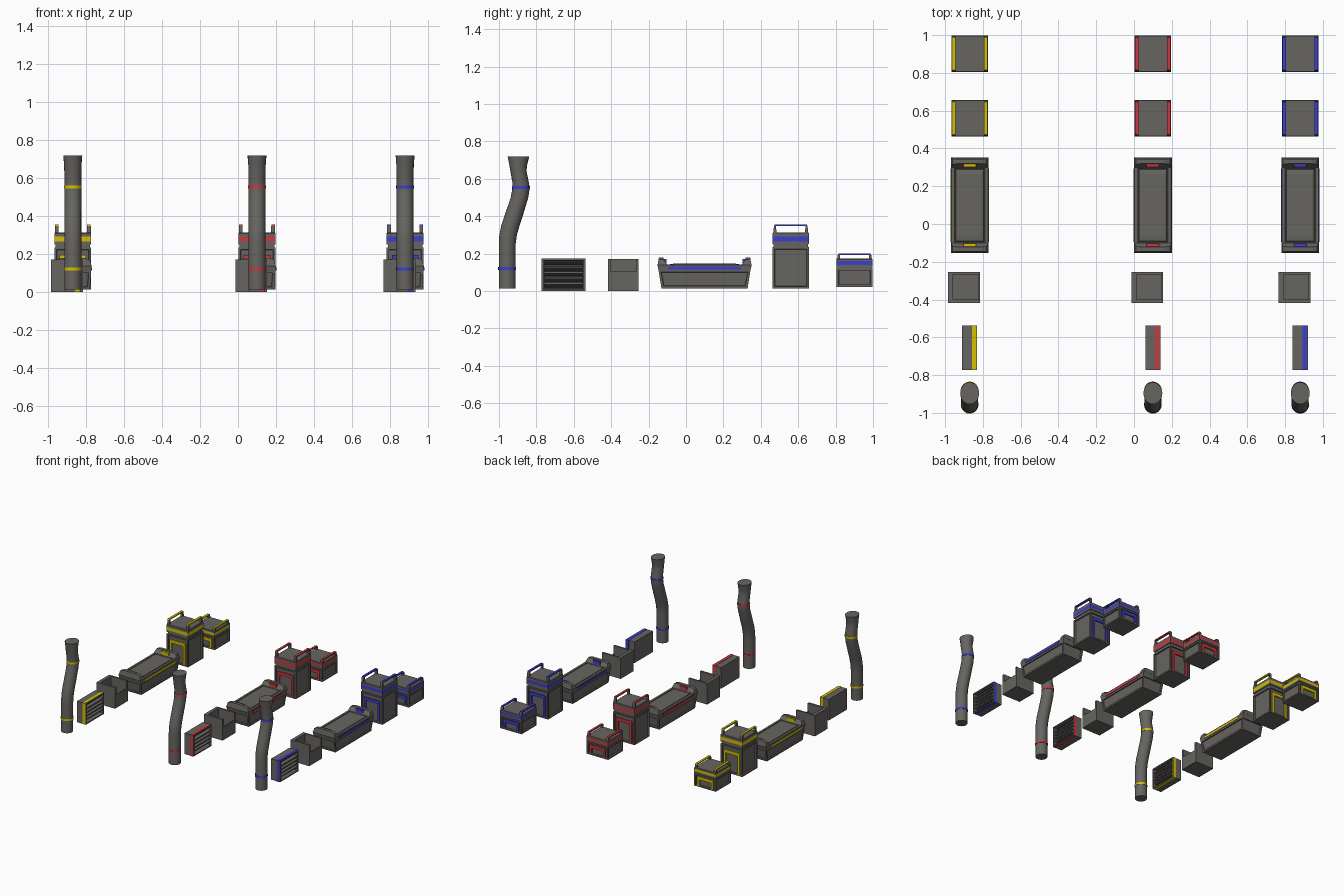
import bpy, bmesh, math
from mathutils import Vector

if "Cube" in bpy.data.objects:
    bpy.data.objects.remove(bpy.data.objects["Cube"])


def material(name, rgb):
    m = bpy.data.materials.new(name)
    m.diffuse_color = (*rgb, 1)
    m.use_nodes = True
    m.node_tree.nodes["Principled BSDF"].inputs["Base Color"].default_value = m.diffuse_color
    return m


GREY = material("dark_grey", (0.135, 0.13, 0.12))
BLACK = material("slot_black", (0.012, 0.012, 0.012))


def finish(bm, name, mat, smooth=False):
    bmesh.ops.recalc_face_normals(bm, faces=bm.faces)
    me = bpy.data.meshes.new(name)
    bm.to_mesh(me)
    bm.free()
    me.materials.append(mat)
    if smooth:
        me.shade_smooth()
        me.set_sharp_from_angle(angle=math.radians(35))
    ob = bpy.data.objects.new(name, me)
    bpy.context.collection.objects.link(ob)
    return ob


def loft(name, rings, mat, panel=None, smooth=False):
    """Skin a stack of equal rings; panel=(inset, depth, axes) recesses the tall side faces."""
    bm = bmesh.new()
    loops = [[bm.verts.new(p) for p in r] for r in rings]
    n = len(loops[0])
    for a, b in zip(loops, loops[1:]):
        for i in range(n):
            bm.faces.new((a[i], a[(i + 1) % n], b[(i + 1) % n], b[i]))
    bm.faces.new(loops[0][::-1])
    bm.faces.new(loops[-1])
    if panel:
        bmesh.ops.recalc_face_normals(bm, faces=bm.faces)
        inset, depth, axes = panel
        for f in list(bm.faces):
            zs = [v.co.z for v in f.verts]
            if max(zs) - min(zs) > 0.08 and any(f.normal.dot(Vector(a)) > 0.9 for a in axes):
                bmesh.ops.inset_individual(bm, faces=[f], thickness=inset, depth=0)
                bmesh.ops.inset_individual(bm, faces=[f], thickness=0.003, depth=-depth)
    return finish(bm, name, mat, smooth)


def rect(cx, cy, hx, hy, z):
    return [(cx - hx, cy - hy, z), (cx + hx, cy - hy, z), (cx + hx, cy + hy, z), (cx - hx, cy + hy, z)]


def box(name, x0, x1, y0, y1, z0, z1, mat, panel=None):
    c = ((x0 + x1) / 2, (y0 + y1) / 2, (x1 - x0) / 2, (y1 - y0) / 2)
    return loft(name, [rect(*c, z0), rect(*c, z1)], mat, panel)


def oval(cx, cy, rx, ry, z, n=20):
    return [(cx + rx * math.cos(2 * math.pi * i / n), cy + ry * math.sin(2 * math.pi * i / n), z) for i in range(n)]


SIDES = [(1, 0, 0), (-1, 0, 0), (0, 1, 0), (0, -1, 0)]
# pipe centre line: z, y, x radius, y radius
PIPE = [(0.012, -0.956, .045, .045), (0.25, -0.956, .045, .045), (0.30, -0.951, .045, .047),
        (0.35, -0.939, .045, .049), (0.40, -0.922, .045, .049), (0.50, -0.890, .045, .047),
        (0.55, -0.882, .045, .046), (0.58, -0.884, .045, .044), (0.64, -0.896, .045, .043),
        (0.67, -0.897, .046, .047), (0.72, -0.896, .05, .058)]


def crate(tag, cx, cy, z0, zbody, zband, zcap, ztop, accent):
    h = 0.097
    # panelled body, neck, coloured band and lid
    box(tag + "_body", cx - h, cx + h, cy - h, cy + h, z0, zbody, GREY, (0.016, 0.01, SIDES))
    low = zband - 0.014
    box(tag + "_neck", cx - h + .006, cx + h - .006, cy - h + .006, cy + h - .006, zbody, low, GREY)
    box(tag + "_collar", cx - h, cx + h, cy - h, cy + h, low, zband, GREY)
    hb = zband + (0.026 if zbody > 0.2 else 0.019)
    box(tag + "_band", cx - h, cx + h, cy - h, cy + h, zband, hb, accent)
    c = (cx, cy)
    loft(tag + "_lid", [rect(*c, h, h, hb), rect(*c, h, h, zcap - .004), rect(*c, h - .004, h - .004, zcap)], GREY)
    for s in (-1, 1):
        # carrying handle along the x edge
        hx = cx + s * 0.085
        for t in (-1, 1):
            loft(tag + "_handle_post", [rect(hx, cy + t * .085, .01, .008, zcap - .002),
                                        rect(hx, cy + t * .084, .01, .006, ztop - .008)], GREY)
        loft(tag + "_handle_bar", [rect(hx, cy, .01, .09, ztop - .008), rect(hx, cy, .009, .086, ztop)], accent)
        # coloured arch on the front and back faces
        ya, yb = sorted((cy + s * (h - .012), cy + s * h))
        top = z0 + (zbody - z0) * 0.82
        for t in (-1, 1):
            xa, xb = sorted((cx + t * .052, cx + t * .07))
            box(tag + "_arch_leg", xa, xb, ya, yb, z0 + .004, top, accent)
        box(tag + "_arch_top", cx - .07, cx + .07, ya, yb, top - .024, top, accent)


def tub(tag, cx, cy, accent):
    # tapered body with a rimmed, slightly raised lid
    dims = [(.09, .23, .012), (.097, .246, .112), (.1, .252, .138), (.097, .249, .142), (.08, .197, .142),
            (.078, .194, .132), (.075, .192, .132), (.073, .19, .142), (.062, .165, .146)]
    loft(tag + "_body", [rect(cx, cy, *d) for d in dims], GREY, (0.018, 0.008, SIDES))
    for s in (-1, 1):
        # raised end lip with coloured grip
        loft(tag + "_end_lip", [rect(cx, cy + s * .225, .098, .026, .14), rect(cx, cy + s * .232, .09, .014, .168),
                                rect(cx, cy + s * .232, .065, .012, .178)], GREY)
        box(tag + "_grip", cx - .033, cx + .033, cy + s * .213 - .01, cy + s * .213 + .01, .145, .172, accent)
        # side stripe
        xa, xb = sorted((cx + s * .09, cx + s * .1015))
        box(tag + "_stripe", xa, xb, cy - .195, cy + .195, .114, .13, accent)


def bin_box(tag, cx, cy):
    # open bin whose right wall is lower
    a, b = 0.084, 0.082
    box(tag + "_floor", cx - a, cx + a, cy - b, cy + b, 0, .02, GREY)
    box(tag + "_left_wall", cx - a, cx - a + .026, cy - b, cy + b, .02, .17, GREY)
    box(tag + "_right_wall", cx + a - .01, cx + a, cy - b, cy + b, .02, .105, GREY)
    box(tag + "_front_wall", cx - a + .026, cx + a, cy - b, cy - b + .017, .02, .17, GREY)
    box(tag + "_back_wall", cx - a + .026, cx + a, cy + b - .014, cy + b, .02, .17, GREY)


def vent(tag, cx, cy, accent):
    w, h, top = 0.04, 0.117, 0.172
    # casing recessed on the right, with dark backing and tilted slats
    box(tag + "_casing", cx - w, cx + w, cy - h, cy + h, .001, top, GREY, (0.013, 0.03, [(1, 0, 0)]))
    box(tag + "_backing", cx + .006, cx + .013, cy - h + .014, cy + h - .014, .015, top - .014, BLACK)
    for i in range(1, 5):
        z = .014 + i * (top - .027) / 5
        s = box(tag + "_slat", cx + .012, cx + w - .001, cy - h + .013, cy + h - .013, z - .005, z + .005, GREY)
        for v in s.data.vertices:
            v.co.z += .003 * (1 if v.co.x < cx + .025 else -1)
    # coloured band wrapping the casing
    x0, x1 = cx + .012, cx + .036
    for za, zb in ((0, .003), (top - .001, top + .002)):
        box(tag + "_band", x0, x1, cy - h - .001, cy + h + .001, za, zb, accent)
    for s in (-1, 1):
        box(tag + "_band_side", x0, x1, cy + s * h - .001, cy + s * h + .001, 0, top + .002, accent)


def pipe(tag, cx, accent):
    # bent chimney pipe with flared mouth and two rings
    loft(tag + "_tube", [oval(cx, y, rx, ry, z) for z, y, rx, ry in PIPE], GREY, smooth=True)
    for z, y in ((0.12, -0.956), (0.553, -0.882)):
        loft(tag + "_ring", [oval(cx, y, .047, .048, z + d) for d in (-.008, .008)], accent, smooth=True)


# three colour variants of the same row of six parts
for colour, rgb, x in (("yellow", (0.66, 0.53, 0.0), -0.87),
                       ("red", (0.6, 0.04, 0.05), 0.10),
                       ("blue", (0.045, 0.05, 0.62), 0.88)):
    accent = material(colour + "_paint", rgb)
    crate(colour + "_small_crate", x, 0.901, .022, .122, .14, .173, .2, accent)
    crate(colour + "_tall_crate", x, 0.56, .012, .235, .265, .313, .355, accent)
    tub(colour + "_tub", x, 0.099, accent)
    bin_box(colour + "_bin", x - .03, -0.335)
    vent(colour + "_vent", x, -0.655, accent)
    pipe(colour + "_pipe", x, accent)
